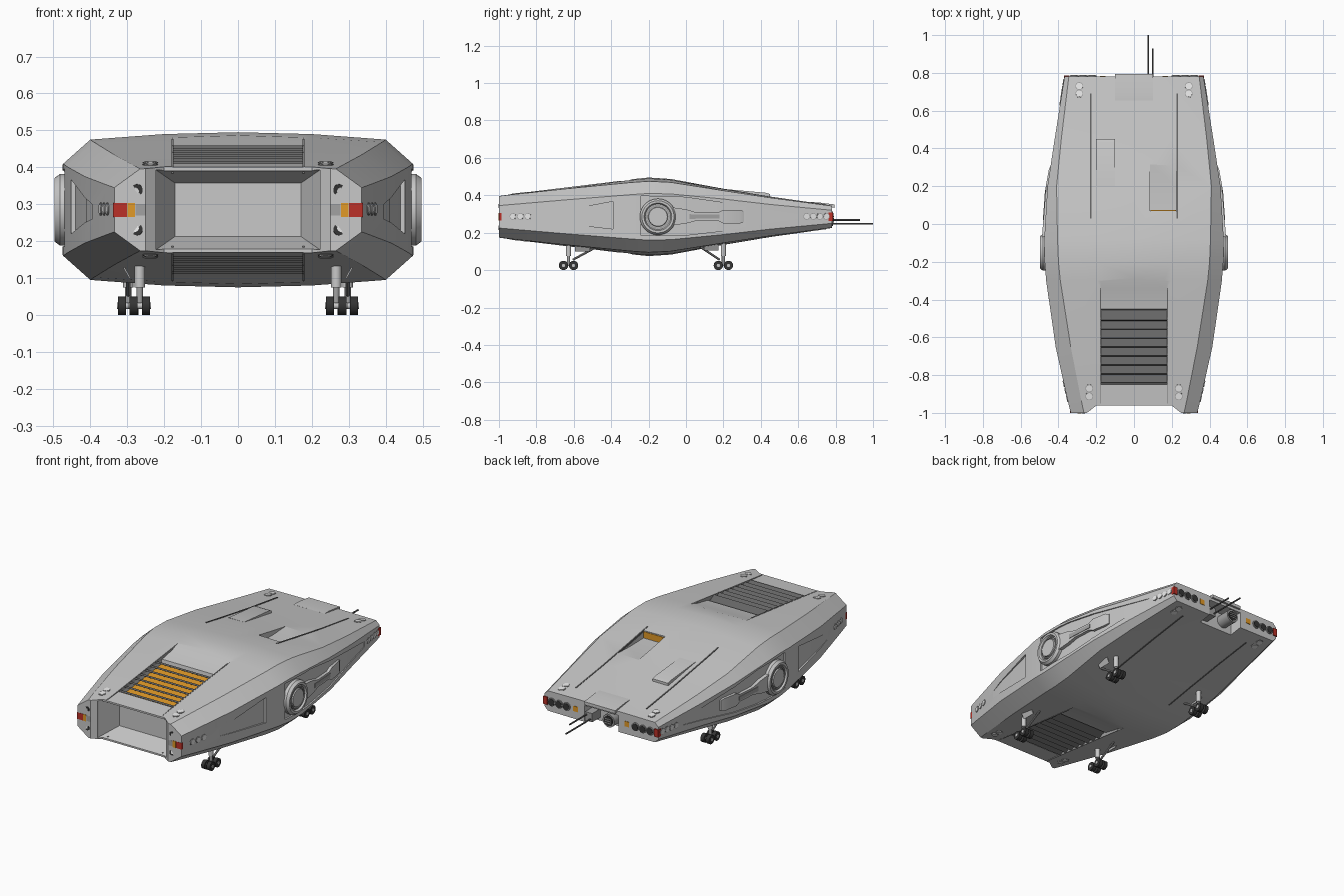
import bpy, bmesh, math
from mathutils import Vector, Matrix

if "Cube" in bpy.data.objects:
    bpy.data.objects.remove(bpy.data.objects["Cube"])

def mat(name, r, g, b):
    m = bpy.data.materials.new(name)
    m.diffuse_color = (r, g, b, 1)
    m.use_nodes = True
    m.node_tree.nodes["Principled BSDF"].inputs["Base Color"].default_value = m.diffuse_color
    return m
GREY = mat("hull_grey", .58, .58, .58)
MID = mat("machinery_grey", .36, .36, .36)
DARK = mat("slat_grey", .13, .13, .13)
BLACK = mat("tyre_black", .035, .035, .035)
WHITE = mat("lamp_white", .9, .9, .9)
ORANGE = mat("glow_orange", .75, .32, .02)
RED = mat("lamp_red", .5, .03, .02)
ZC = .285  # mid-height of hull

# y, half width, top half width, side half height, centre height, shoulder height
P = [(-1, .335, .265, .06, .113, .111), (-.93, .352, .28, .066, .122, .119),
     (-.65, .415, .335, .09, .157, .149), (-.3, .465, .39, .118, .2, .183),
     (-.2, .473, .40, .125, .21, .19), (-.08, .475, .405, .122, .202, .184),
     (.2, .458, .41, .095, .15, .14), (.45, .42, .385, .066, .108, .102),
     (.78, .368, .345, .035, .06, .058)]

def prof(y):
    y = max(-1, min(.78, y))
    for a, b in zip(P, P[1:]):
        if y <= b[0]:
            t = (y - a[0]) / (b[0] - a[0])
            return [p + (q - p) * t for p, q in zip(a, b)][1:]

def top(x, y):
    w, wi, hs, h, he = prof(y)
    t = abs(x) / wi
    return h - (h - he) * (t * .5 if t < .5 else .25 + (t - .5) * 1.5)

def finish(name, bm, m, angle=25):
    bmesh.ops.recalc_face_normals(bm, faces=bm.faces)
    me = bpy.data.meshes.new(name)
    bm.to_mesh(me)
    bm.free()
    me.materials.append(m)
    o = bpy.data.objects.new(name, me)
    bpy.context.collection.objects.link(o)
    smooth(o, angle)
    return o

def smooth(o, angle):
    bpy.ops.object.select_all(action='DESELECT')
    o.select_set(True)
    bpy.context.view_layer.objects.active = o
    bpy.ops.object.shade_smooth_by_angle(angle=math.radians(angle))

def loft(name, rings, m):
    bm = bmesh.new()
    vs = [[bm.verts.new(p) for p in r] for r in rings]
    n = len(vs[0])
    for a, b in zip(vs, vs[1:]):
        for i in range(n):
            j = (i + 1) % n
            bm.faces.new((a[i], a[j], b[j], b[i]))
    bm.faces.new(vs[0])
    bm.faces.new(vs[-1])
    return finish(name, bm, m)

def box(name, c, s, m, rx=0, ry=0):
    bm = bmesh.new()
    M = Matrix.Translation(c) @ Matrix.Rotation(ry, 4, 'Y') @ Matrix.Rotation(rx, 4, 'X') @ Matrix.Diagonal((*s, 1))
    bmesh.ops.create_cube(bm, size=1, matrix=M)
    return finish(name, bm, m)

def cyl(name, a, b, r, m, seg=20, r2=None):
    a, b = Vector(a), Vector(b)
    bm = bmesh.new()
    M = Matrix.Translation((a + b) / 2) @ (b - a).to_track_quat('Z', 'Y').to_matrix().to_4x4()
    bmesh.ops.create_cone(bm, cap_ends=True, segments=seg, radius1=r, radius2=r if r2 is None else r2,
                          depth=(b - a).length, matrix=M)
    return finish(name, bm, m, 35)

def slab(name, x0, x1, rows, m, s=1):
    """strip following the hull top (s=1) or belly (s=-1); rows are y, low, high offsets"""
    xm = (x0 + x1) / 2
    return loft(name, [[(x, y, ZC + s * (top(xm, y) + d)) for x, d in
                ((x0, lo), (x1, lo), (x1, hi), (x0, hi))] for y, lo, hi in rows], m)

def side(name, s, cols, m):
    """block following the hull flank; cols are y, z low, z high, inner and outer offsets"""
    return loft(name, [[(s * (prof(y)[0] + d), y, ZC + z) for d, z in
                ((i, lo), (o, lo), (o, hi), (i, hi))] for y, lo, hi, i, o in cols], m)

def cut(o, c):
    mod = o.modifiers.new("cut", 'BOOLEAN')
    mod.operation, mod.solver, mod.object = 'DIFFERENCE', 'EXACT', c
    bpy.ops.object.select_all(action='DESELECT')
    o.select_set(True)
    bpy.context.view_layer.objects.active = o
    bpy.ops.object.modifier_apply(modifier=mod.name)
    bpy.data.objects.remove(c)

# Hull body
rings = []
for y, w, wi, hs, h, he in P:
    q = [(0, h), (wi * .5, h - .25 * (h - he)), (wi, he), (w, hs)]
    q += [(x, -z) for x, z in reversed(q)]
    q += [(-x, z) for x, z in reversed(q[1:-1])]
    rings.append([(x, y, ZC + z) for x, z in q])
hull = loft("hull", rings, GREY)

# Front notch and bay
cut(hull, loft("notch_cutter", [[(-a, y, z), (a, y, z), (a, y, 1 - z), (-a, y, 1 - z)]
               for a, y, z in ((.262, -1.02, 0), (.25, -1, 0), (.2, -.962, 0))], GREY))
cut(hull, loft("bay_cutter", [[(-a, y, ZC - z), (a, y, ZC - z), (a, y, ZC + z), (-a, y, ZC + z)]
               for a, y, z in ((.225, -1.05, .108), (.222, -.97, .108), (.17, -.85, .072))], GREY))
# Louvre wells, flank recesses
for s in (1, -1):
    cut(hull, slab("well_cutter", -.178, .178, [(-1.05, -.006, .2), (-.85, -.006, .2), (-.845, -.05, .2),
        (-.455, -.05, .2), (-.45, -.02, .2), (-.34, -.012, .2), (-.26, .006, .2)], GREY, s))
    cut(hull, side("flank_cutter", s, [(-.24, -.1, .11, -.009, .1), (-.2, -.1, .11, -.009, .1),
        (-.08, -.1, .107, -.009, .1), (.0, -.098, .104, -.009, .1), (.2, -.075, .075, -.008, .1),
        (.45, -.034, .038, -.005, .1), (.6, -.014, .016, -.003, .1)], GREY))
    cut(hull, side("wedge_cutter", s, [(-.74, -.025, .015, -.001, .1), (-.65, -.035, .033, -.004, .1),
        (-.39, -.065, .082, -.012, .1)], GREY))
# Roof intake and stern bay
cut(hull, slab("intake_cutter", .085, .225, [(.07, -.045, .1), (.2, -.024, .1), (.33, .004, .1)], GREY))
cut(hull, box("stern_cutter", (0, .8, .235), (.22, .2, .17), GREY))
smooth(hull, 20)
box("intake_glow", (.155, .0715, ZC + top(.155, .07) - .024), (.136, .003, .036), ORANGE)

# Roof scoop and stern lid
slab("roof_scoop", -.2, -.1, [(.2, -.02, .001), (.43, -.02, .018), (.45, -.02, .014)], GREY)
slab("stern_lid", -.1, .1, [(.655, -.01, .0), (.7, -.01, .006), (.795, -.012, .006)], GREY)

for s in (1, -1):
    tag = "upper" if s > 0 else "lower"
    # Louvres over a glowing floor
    slab(tag + "_vent_glow", -.176, .176, [(-.842, -.052, -.046), (-.458, -.052, -.046)], ORANGE, s)
    for i in range(8):
        y = -.84 + .0475 * (i + .5)
        box(tag + "_louvre", (0, y, ZC + s * (top(0, y) - .023)), (.354, .06, .01), DARK, rx=-s * math.radians(30))
    for x in (-.177, .177):
        slab(tag + "_vent_edge", x - .003, x + .003, [(-.95, -.02, .001), (-.65, -.02, .001), (-.35, -.02, .002)], MID, s)
    for x in (-.228, .228):
        # Long seam rails
        slab(tag + "_seam", x - .004, x + .004, [(y, -.01, .0025) for y in (.03, .2, .45, .69)], DARK, s)
    # Deck lamps in pairs
    for x, y in ((.29, .73), (.29, .69), (.237, -.87), (.237, -.912)):
        for f in (1, -1):
            p = Vector((f * x, y, ZC + s * top(x, y)))
            n = Vector((0, -(top(x, y + .01) - top(x, y - .01)) / .02, s)).normalized()
            cyl(tag + "_lamp_rim", p - n * .01, p + n * .002, .021, MID)
            cyl(tag + "_lamp", p - n * .005, p + n * .004, .017, WHITE)

for s in (1, -1):
    tag = "right" if s > 0 else "left"
    # Flank lamps
    for y in (-.925, -.885, -.845, .645, .68, .715, .75):
        p = Vector((s * prof(y)[0], y, ZC + .002))
        n = Vector((s, -(prof(y + .01)[0] - prof(y - .01)[0]) / .02, 0)).normalized()
        cyl(tag + "_side_lamp_rim", p - n * .01, p + n * .002, .018, MID)
        cyl(tag + "_side_lamp", p - n * .005, p + n * .004, .0145, WHITE)
    # Round flank drum with raised rim
    def drum(name, prof_pts, m):
        loft(name, [[(s * x, -.15 + r * math.cos(k * math.tau / 40), ZC + r * math.sin(k * math.tau / 40))
             for k in range(40)] for x, r in prof_pts], m)
    drum(tag + "_drum", [(.45, .097), (.482, .097), (.497, .086), (.497, .074), (.485, .068), (.485, .02)], GREY)
    drum(tag + "_drum_ring", [(.48, .064), (.491, .064), (.491, .057), (.48, .057)], MID)
    drum(tag + "_drum_hub", [(.48, .054), (.494, .05), (.494, .01)], GREY)
    # Arm trailing from the drum
    side(tag + "_arm", s, [(-.07, -.045, .05, -.02, .012), (.0, -.036, .04, -.02, .012), (.06, -.02, .022, -.02, .01),
         (.17, -.02, .022, -.02, .009), (.2, -.035, .037, -.02, .009), (.29, -.035, .037, -.02, .006),
         (.31, -.028, .03, -.02, .0)], GREY)
    side(tag + "_arm_inlay", s, [(.02, -.012, .014, 0, .014), (.06, -.01, .012, 0, .013),
         (.18, -.01, .012, 0, .012)], MID)
    # Bow corner lamps and thrusters
    box(tag + "_bow_red", (s * .319, -.99, ZC), (.038, .022, .038), RED)
    box(tag + "_bow_orange", (s * .289, -.993, ZC), (.02, .018, .038), ORANGE)
    box(tag + "_bow_socket", (s * .264, -.993, ZC), (.026, .016, .03), MID)
    for z in (-.055, .055):
        cyl("bow_thruster", (s * .272, -.98, ZC + z), (s * .272, -1, ZC + z), .019, MID)
        cyl("bow_thruster_throat", (s * .272, -.98, ZC + z), (s * .274, -1.0, ZC + z * .97), .016, BLACK)
        cyl("bow_thruster_lamp", (s * .272, -.98, ZC + z), (s * .277, -1, ZC + z * .93), .009, WHITE)
    # Stern lamps and thrusters
    box(tag + "_stern_red", (s * .358, .774, ZC), (.026, .024, .045), RED)
    for x in (.318, .27, .222):
        cyl("stern_thruster", (s * x, .76, ZC), (s * x, .787, ZC), .023, MID)
        cyl("stern_thruster_throat", (s * x, .76, ZC), (s * x, .789, ZC), .019, BLACK)
    box(tag + "_stern_orange", (s * .165, .778, ZC), (.03, .01, .03), ORANGE)
    # Landing gear: bogie with four wheels, strut, brace and door
    for x, y, b in ((.266, -.628, .15), (.297, .2, -.13)):
        roof = ZC - top(x, y) + .02
        cyl("gear_strut", (s * x, y, .03), (s * x, y, roof), .009, MID, 12)
        cyl("gear_sleeve", (s * x, y, .075), (s * x, y, roof), .014, GREY, 12)
        cyl("gear_brace", (s * x, y + b * .15, .055), (s * x, y + b, ZC - top(x, y + b) + .01), .006, MID, 8)
        box("gear_beam", (s * x, y, .028), (.01, .06, .012), MID)
        box("gear_door", (s * (x + .035), y + b * .5, ZC - top(x, y + b * .5) - .008), (.004, .08, .035), GREY, ry=s * .5)
        for dy in (-.027, .027):
            cyl("gear_axle", (s * x - .03, y + dy, .025), (s * x + .03, y + dy, .025), .009, GREY, 12)
            for dx in (-.017, .017):
                c = s * x + dx
                cyl("gear_wheel", (c - .011, y + dy, .025), (c + .011, y + dy, .025), .025, BLACK, 24)

# Stern machinery: dark nozzle drum, antennas
cyl("stern_drum", (-.05, .69, ZC - .01), (-.05, .785, ZC - .01), .038, MID, 24)
cyl("stern_drum_face", (-.05, .7, ZC - .01), (-.05, .788, ZC - .01), .029, BLACK, 24)
for z in (-.022, -.01, .002):
    box("stern_drum_bar", (-.05, .788, ZC + z), (.04, .006, .005), MID)
box("antenna_mount", (.085, .73, .258), (.045, .09, .05), MID)
cyl("long_antenna", (.075, .7, .247), (.075, 1, .247), .0045, DARK, 8)
cyl("short_antenna", (.1, .7, .268), (.1, .93, .268), .0045, DARK, 8)
